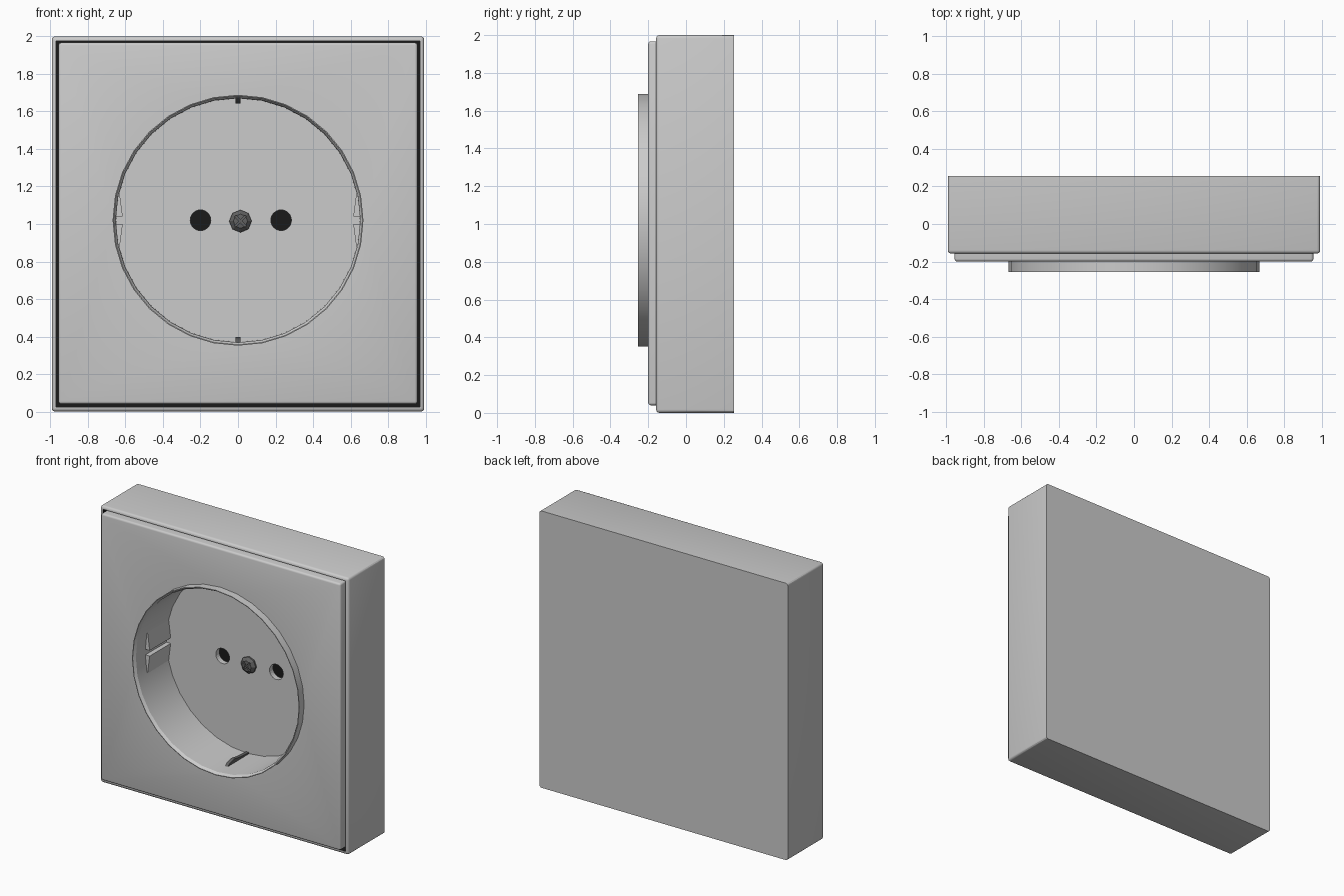
import bpy, bmesh, math
from mathutils import Matrix, Vector

if "Cube" in bpy.data.objects:
    bpy.data.objects.remove(bpy.data.objects["Cube"])

CZ = 1.02          # height of the socket centre
FLOOR = 0.11       # depth of the socket floor


def mat(name, v):
    m = bpy.data.materials.new(name)
    m.diffuse_color = (v, v, v, 1)
    m.use_nodes = True
    m.node_tree.nodes["Principled BSDF"].inputs["Base Color"].default_value = m.diffuse_color
    return m


black = mat("black", 0.01)
dark = mat("dark_metal", 0.12)


def finish(name, bm, materials=(), smooth=True):
    bmesh.ops.recalc_face_normals(bm, faces=bm.faces)
    me = bpy.data.meshes.new(name)
    bm.to_mesh(me)
    bm.free()
    for m in materials:
        me.materials.append(m)
    ob = bpy.data.objects.new(name, me)
    bpy.context.collection.objects.link(ob)
    activate(ob)
    if smooth:
        bpy.ops.object.shade_smooth_by_angle(angle=math.radians(30))
    return ob


def activate(ob):
    bpy.ops.object.select_all(action='DESELECT')
    ob.select_set(True)
    bpy.context.view_layer.objects.active = ob


def slab(x, y0, y1, z0, z1, bevel):
    """Box whose edges are all rounded except those of the back face."""
    bm = bmesh.new()
    bmesh.ops.create_cube(bm, size=1)
    for v in bm.verts:
        v.co = (v.co.x * 2 * x, y1 if v.co.y > 0 else y0, z1 if v.co.z > 0 else z0)
    edges = [e for e in bm.edges if not all(v.co.y > y1 - 1e-4 for v in e.verts)]
    bmesh.ops.bevel(bm, geom=edges, offset=bevel, segments=3, profile=0.5, affect='EDGES')
    return bm


def lathe(profile, x, z, steps):
    """Spin (radius, y) points about a line parallel to y."""
    bm = bmesh.new()
    vs = [bm.verts.new((x + r, y, z)) for r, y in profile]
    es = [bm.edges.new(p) for p in zip(vs, vs[1:])]
    bmesh.ops.spin(bm, geom=vs + es, cent=(x, 0, z), axis=(0, 1, 0),
                   angle=2 * math.pi, steps=steps)
    bmesh.ops.remove_doubles(bm, verts=bm.verts, dist=1e-4)
    return bm


def prism(points, push):
    """Extrude a flat outline of 3D points along the push vector."""
    bm = bmesh.new()
    f = bm.faces.new([bm.verts.new(p) for p in points])
    new = bmesh.ops.extrude_face_region(bm, geom=[f])["geom"]
    bmesh.ops.translate(bm, vec=push, verts=[g for g in new if isinstance(g, bmesh.types.BMVert)])
    return bm


def cut(ob, bm):
    cutter = finish("cutter", bm, smooth=False)
    cutter.hide_render = True
    mod = ob.modifiers.new("cut", 'BOOLEAN')
    mod.operation, mod.solver, mod.object = 'DIFFERENCE', 'EXACT', cutter
    activate(ob)
    # cut before the smoothing modifier or attribute is evaluated
    bpy.ops.object.modifier_move_to_index(modifier=mod.name, index=0)
    bpy.ops.object.modifier_apply(modifier=mod.name)
    bpy.data.objects.remove(cutter)


# outer frame: rounded box with a dark pocket behind the cover plate
bm = slab(0.993, -0.158, 0.255, 0.0, 2.0, 0.018)
bm.normal_update()
front = max((f for f in bm.faces if f.normal.y < -0.99), key=lambda f: f.calc_area())
bmesh.ops.inset_region(bm, faces=[front], thickness=0.007)
walls = set(bm.faces)
floor = bmesh.ops.extrude_discrete_faces(bm, faces=[front])["faces"][0]
bmesh.ops.translate(bm, vec=(0, 0.35, 0), verts=floor.verts)
floor.material_index = 1
for e in floor.edges:
    for f in e.link_faces:
        f.material_index = 1
finish("outer_frame", bm, (None, black))

# cover plate with a round opening
plate = finish("cover_plate", slab(0.957, -0.2, -0.1, 0.04, 1.967, 0.014))
cut(plate, lathe([(0, -0.4), (0.66, -0.4), (0.66, 0.1), (0, 0.1)], 0, CZ, 32))

# recessed socket cup with a chamfered raised rim
cup = finish("socket_cup", lathe(
    [(0, FLOOR), (0.65, FLOOR), (0.652, -0.235), (0.664, -0.255), (0.669, -0.255),
     (0.669, 0.15), (0, 0.15)], 0, CZ, 32))
for px in (-0.20, 0.23):
    cut(cup, lathe([(0, 0), (0.055, 0), (0.055, 0.19), (0, 0.19)], px, CZ, 24))

# centre screw: eight-sided head with a diagonal cross slot
sx, sz = 0.013, CZ - 0.005
screw = finish("centre_screw", lathe(
    [(0, FLOOR + 0.02), (0.06, FLOOR + 0.02), (0.06, FLOOR - 0.012),
     (0.038, FLOOR - 0.032), (0, FLOOR - 0.036)], sx, sz, 8), (dark,), smooth=False)
for a in (45, 135):
    bm = bmesh.new()
    bmesh.ops.create_cube(bm, size=1, matrix=Matrix.Translation((sx, FLOOR - 0.035, sz))
                          @ Matrix.Rotation(math.radians(a), 4, 'Y')
                          @ Matrix.Diagonal((0.08, 0.03, 0.01, 1)))
    cut(screw, bm)

# paired guide wedges on the left and right walls
for s, side in ((-1, "left"), (1, "right")):
    for t, lev in ((-1, "lower"), (1, "upper")):
        outline = [(0.66, 0.02), (0.615, 0.02), (0.632, 0.15), (0.645, 0.15)]
        pts = [(s * x, -0.13, CZ + t * z) for x, z in outline]
        finish(f"{side}_{lev}_guide", prism(pts, (0, FLOOR + 0.13, 0)), smooth=False)

# bent earth contact strips at the top and bottom of the cup
bend = [(-0.14, 0.655), (-0.11, 0.635), (-0.06, 0.622), (0.0, 0.632), (FLOOR, 0.640), (FLOOR, 0.655)]
for t, name in ((-1, "bottom"), (1, "top")):
    pts = [(-0.012, y, CZ + t * r) for y, r in bend]
    finish(f"{name}_earth_contact", prism(pts, (0.024, 0, 0)), (dark,), smooth=False)
